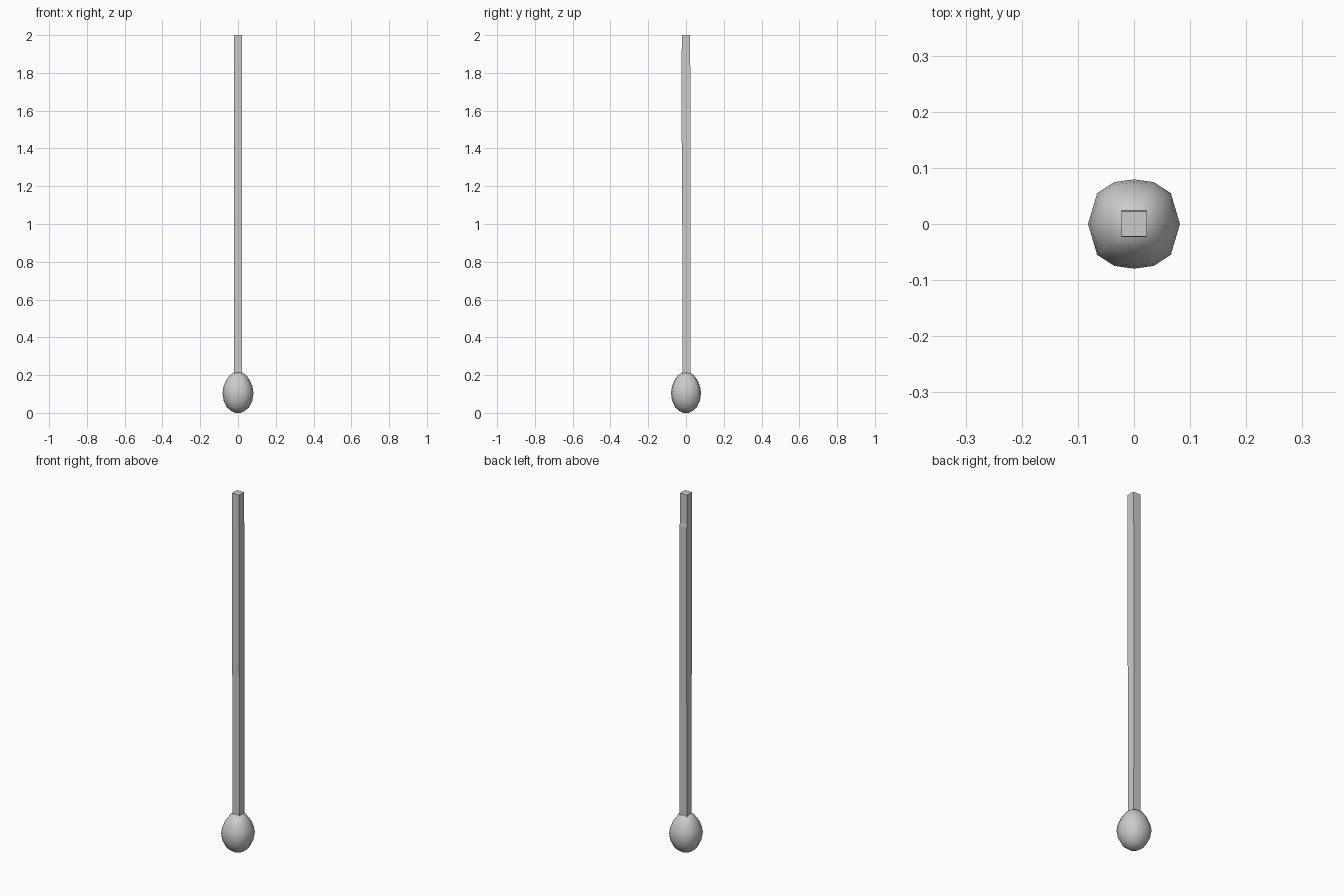
import bpy, bmesh

if "Cube" in bpy.data.objects:
    bpy.data.objects.remove(bpy.data.objects["Cube"])


def loft(name, rings, smooth=False):
    """Skin a list of equal-length vertex rings and cap both ends."""
    bm = bmesh.new()
    loops = [[bm.verts.new(p) for p in ring] for ring in rings]
    n = len(loops[0])
    for a, b in zip(loops, loops[1:]):
        for i in range(n):
            j = (i + 1) % n
            bm.faces.new((a[i], a[j], b[j], b[i]))
    bm.faces.new(loops[0][::-1])
    bm.faces.new(loops[-1])
    bmesh.ops.recalc_face_normals(bm, faces=bm.faces)
    for f in bm.faces:
        f.smooth = smooth
    mesh = bpy.data.meshes.new(name)
    bm.to_mesh(mesh)
    bm.free()
    obj = bpy.data.objects.new(name, mesh)
    bpy.context.collection.objects.link(obj)
    return obj


# Square shaft, very slightly bent: (z, front y, back y)
w = 0.022
shaft = [(0.19, -0.018, 0.024), (0.98, -0.019, 0.025), (1.05, -0.022, 0.025),
         (1.82, -0.023, 0.025), (1.84, -0.023, 0.022), (2.0, -0.022, 0.022)]
loft("shaft", [[(-w, f, z), (w, f, z), (w, b, z), (-w, b, z)] for z, f, b in shaft])

# Egg-shaped head: squarish 12-sided section, scaled along a profile (radius factor, z)
half = [(1.0, 0.0), (0.8, 0.67), (0.43, 0.91), (0.0, 0.97),
        (-0.43, 0.91), (-0.8, 0.67), (-1.0, 0.0)]
section = half + [(-x, -y) for x, y in half[1:-1]]
profile = [(0.015, 0.0), (0.034, 0.009), (0.058, 0.028), (0.076, 0.065),
           (0.082, 0.105), (0.077, 0.138), (0.063, 0.172), (0.044, 0.199),
           (0.022, 0.213), (0.008, 0.215)]
loft("head", [[(x * r, y * r, z) for x, y in section] for r, z in profile], smooth=True)
